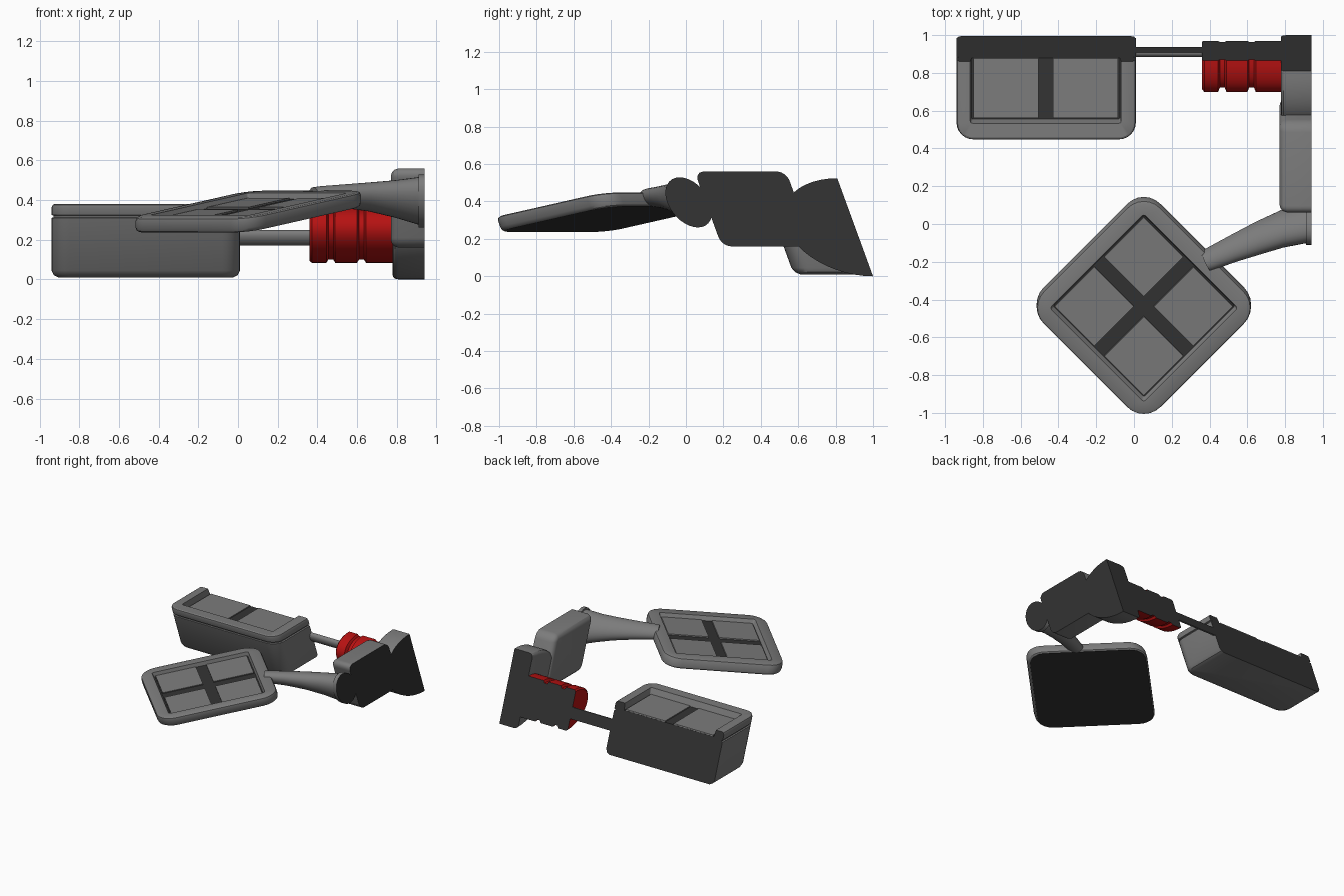
import bpy, bmesh
from math import sin, cos, pi, sqrt

cube = bpy.data.objects.get("Cube")
if cube:
    bpy.data.objects.remove(cube)

SHEAR = 0.365   # every part leans back by this much per unit of height
CUT_X = 0.94    # flat side of the assembly


def material(name, rgb):
    m = bpy.data.materials.new(name)
    m.use_nodes = True
    m.diffuse_color = (*rgb, 1)
    m.node_tree.nodes["Principled BSDF"].inputs["Base Color"].default_value = (*rgb, 1)
    return m


GREY, DARK, RED = 0, 1, 2
MATS = [material("mid grey", (0.2, 0.2, 0.2)),
        material("charcoal", (0.033, 0.033, 0.033)),
        material("deep red", (0.47, 0.006, 0.006))]


def lean(x, y, z):
    return (x, y - SHEAR * z, z)


def loft(name, rings, side=GREY, first=GREY, last=GREY, back=None):
    """Skin rings of points; a back colour means open rings closed by one flat face."""
    bm = bmesh.new()
    rows = [[bm.verts.new(p) for p in ring] for ring in rings]
    n = len(rows[0])

    def face(verts, mat):
        bm.faces.new(verts).material_index = mat

    for a, b in zip(rows, rows[1:]):
        for i in range(n if back is None else n - 1):
            j = (i + 1) % n
            face((a[i], a[j], b[j], b[i]), side)
    face(rows[0][::-1], first)
    face(rows[-1], last)
    if back is not None:
        face([r[0] for r in rows] + [r[-1] for r in reversed(rows)], back)
    bmesh.ops.recalc_face_normals(bm, faces=bm.faces[:])
    mesh = bpy.data.meshes.new(name)
    bm.to_mesh(mesh)
    bm.free()
    for m in MATS:
        mesh.materials.append(m)
    obj = bpy.data.objects.new(name, mesh)
    bpy.context.collection.objects.link(obj)
    bpy.ops.object.select_all(action='DESELECT')
    obj.select_set(True)
    bpy.context.view_layer.objects.active = obj
    bpy.ops.object.shade_smooth_by_angle(angle=pi / 6)
    return obj


def arc(cx, cy, r, start, n=6):
    angles = [start + pi / 2 * i / n for i in range(n + 1)]
    return [(cx + r * cos(a), cy + r * sin(a)) for a in angles]


def rounded_rect(cx, cy, hx, hy, r):
    pts = []
    for k, (sx, sy) in enumerate([(1, 1), (-1, 1), (-1, -1), (1, -1)]):
        pts += arc(cx + sx * (hx - r), cy + sy * (hy - r), r, k * pi / 2)
    return pts


# Storage box: round front corners, seam under the lid, tray open to the flat back
def tray_ring(z, x0, x1, front, r):
    pts = [(x0, 1)] + arc(x0 + r, front + r, r, pi) + arc(x1 - r, front + r, r, 1.5 * pi) + [(x1, 1)]
    return [lean(x, y, z) for x, y in pts]


body = [(0.01, 0.035), (0.022, 0.012), (0.045, 0), (0.31, 0), (0.313, 0.01), (0.322, 0.01),
        (0.325, 0), (0.362, 0), (0.375, 0.006), (0.38, 0.016)]
box_rings = [tray_ring(z, -0.94 + i, 0.01 - i, 0.58 + i, 0.09 - i) for z, i in body]
box_rings += [tray_ring(0.38, -0.867, -0.068, 0.672, 0.012),
              tray_ring(0.332, -0.86, -0.075, 0.677, 0.008)]
loft("storage_box", box_rings, last=DARK, back=DARK)

# Two panels in the tray, leaving a dark bar between them
for tag, x0, x1 in [("right", -0.85, -0.505), ("left", -0.43, -0.085)]:
    loft("box_panel_" + tag,
         [[lean(x, y, z) for x, y in [(x0, 0.684), (x1, 0.684), (x1, 0.999), (x0, 0.999)]]
          for z in (0.331, 0.34)])


# Half-round parts sharing the flat back plane
def half_ring(x, cz, rz, depth, n=24):
    angles = [-pi / 2 + pi * i / n for i in range(n + 1)]
    return [lean(x, 1 - depth * cos(a), cz + rz * sin(a)) for a in angles]


loft("connecting_rod", [half_ring(x, 0.21, 0.04, 0.035) for x in (0, 0.37)], back=DARK)

collar = [(0.36, 0.93), (0.372, 1), (0.445, 1), (0.455, 0.89), (0.48, 0.89), (0.49, 1),
          (0.6, 1), (0.61, 0.89), (0.635, 0.89), (0.645, 1), (0.79, 1)]
loft("red_collar", [half_ring(x, 0.227, 0.143 * s, 0.212 * s) for x, s in collar],
     side=RED, first=RED, last=RED, back=DARK)

hub = [(0.778, 0.9), (0.782, 0.95), (0.792, 0.985), (0.81, 1), (CUT_X, 1)]
loft("rear_hub", [half_ring(x, 0.262, 0.262 * s, 0.37 * s) for x, s in hub],
     last=DARK, back=DARK)

# Rounded middle block
block = [(0.77, 0.04), (0.775, 0.022), (0.787, 0.008), (0.81, 0), (CUT_X, 0)]
loft("middle_block",
     [[lean(x, y, z) for y, z in rounded_rect(0.495, 0.36, 0.245 - i, 0.2 - i, 0.05 - i)]
      for x, i in block], last=DARK)


# Flared arm and its end flange
def oval(cx, cy, cz, k, rz, skew=0, n=32):
    ring = []
    for i in range(n):
        a = 2 * pi * i / n
        dz = rz * sin(a)
        ring.append((cx - skew * cos(a), cy + k * cos(a) - SHEAR * dz, cz + dz))
    return ring


loft("arm_flange", [oval(x, 0.015, 0.395, 0.115, 0.134) for x in (0.91, CUT_X)], last=DARK)
loft("flared_arm", [oval(0.38, -0.195, 0.42, 0.05, 0.045, 0.025),
                    oval(0.415, -0.18, 0.42, 0.053, 0.05, 0.025),
                    oval(0.53, -0.128, 0.42, 0.067, 0.059, 0.018),
                    oval(0.66, -0.073, 0.416, 0.084, 0.073, 0.01),
                    oval(0.79, -0.023, 0.406, 0.096, 0.094),
                    oval(0.92, 0.015, 0.395, 0.106, 0.122)])


# Front pad: a tilted rounded square turned by 45 degrees
def pad_point(u, v, h):
    z = 0.38 + 0.16 * u + h
    return (0.052 + (u - v) / sqrt(2), -0.445 + (u + v) / sqrt(2) - SHEAR * h, z)


def pad_ring(half, r, h):
    return [pad_point(u, v, h) for u, v in rounded_rect(0, 0, half, half, r)]


SIZE = 0.438
shell = [(0.014, -0.075), (0.004, -0.068), (0, -0.055), (0, -0.02), (0.005, -0.006), (0.018, 0)]
loft("front_pad", [pad_ring(SIZE - i, 0.125 - i, h) for i, h in shell]
     + [pad_ring(0.352, 0.015, 0), pad_ring(0.34, 0.01, -0.03)], first=DARK, last=DARK)

# Four pad panels, leaving a dark cross between them
for su in (-1, 1):
    for sv in (-1, 1):
        corners = [(0.038, 0.038), (0.333, 0.038), (0.333, 0.333), (0.038, 0.333)]
        loft("pad_panel", [[pad_point(su * u, sv * v, h) for u, v in corners]
                           for h in (-0.031, -0.022)])
